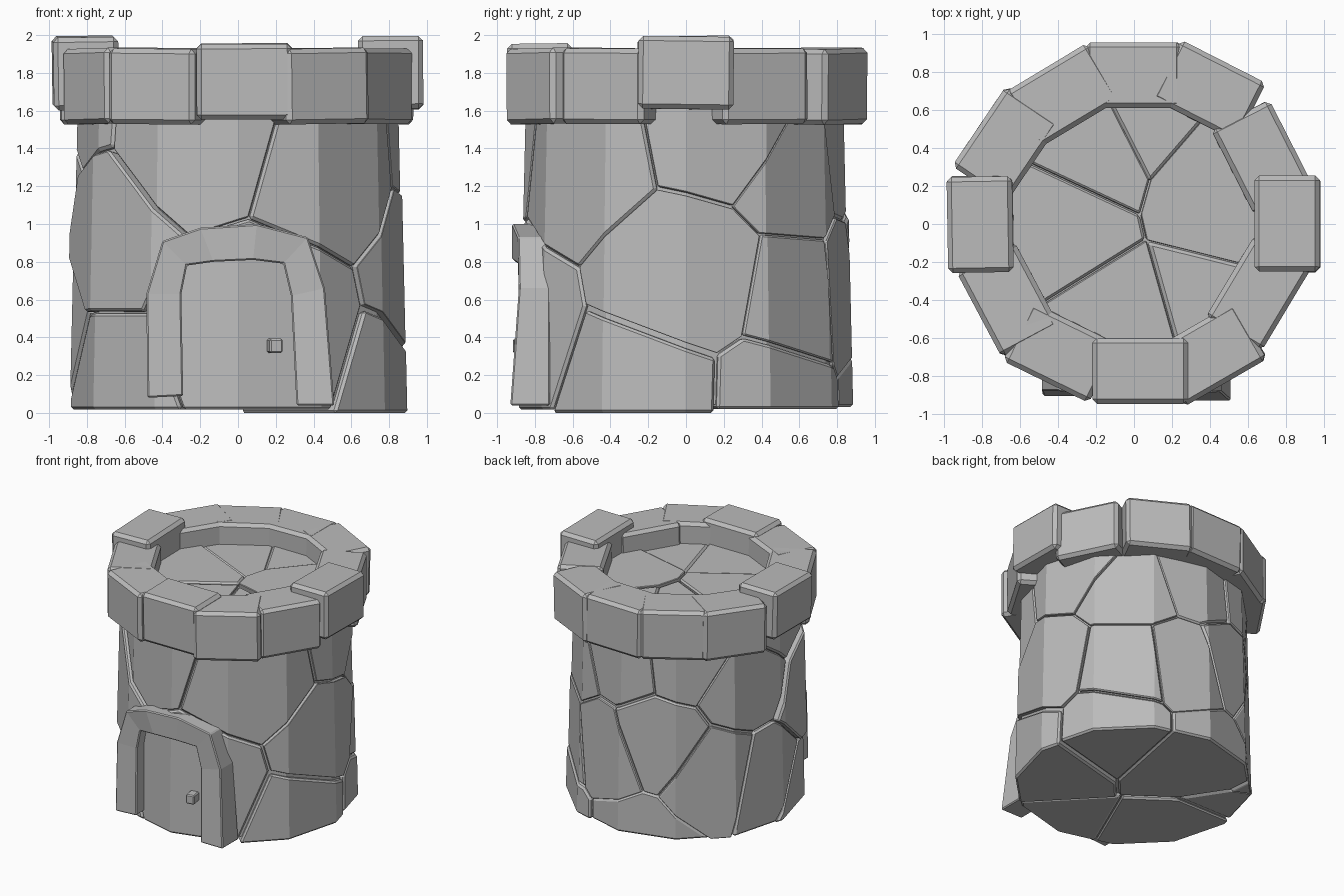
import bpy, bmesh, math, random
from math import cos, sin, radians
from mathutils import Vector, Matrix

if "Cube" in bpy.data.objects:
    bpy.data.objects.remove(bpy.data.objects["Cube"])

random.seed(4)
stone = bpy.data.materials.new("stone grey")
stone.diffuse_color = (0.5, 0.5, 0.5, 1)
stone.use_nodes = True
stone.node_tree.nodes["Principled BSDF"].inputs["Base Color"].default_value = stone.diffuse_color


def finish(name, bm, bevel=0.0):
    bmesh.ops.recalc_face_normals(bm, faces=bm.faces[:])
    me = bpy.data.meshes.new(name)
    bm.to_mesh(me)
    bm.free()
    me.materials.append(stone)
    ob = bpy.data.objects.new(name, me)
    bpy.context.collection.objects.link(ob)
    if bevel:
        m = ob.modifiers.new("chamfer", 'BEVEL')
        m.width, m.segments = bevel, 1
        m.limit_method, m.angle_limit = 'ANGLE', radians(40)
    return ob


def drum(r0, r1, z0, z1):
    # 12-sided tapered drum with corners on multiples of 30 degrees
    bm = bmesh.new()
    rings = [[bm.verts.new((r * cos(radians(30 * i)), r * sin(radians(30 * i)), z))
              for i in range(12)] for r, z in ((r0, z0), (r1, z1))]
    bm.faces.new(rings[0][::-1])
    bm.faces.new(rings[1])
    for i in range(12):
        j = (i + 1) % 12
        bm.faces.new((rings[0][i], rings[0][j], rings[1][j], rings[1][i]))
    return bm


def block(name, size, matrix, bevel):
    bm = bmesh.new()
    bmesh.ops.create_cube(bm, size=1)
    bmesh.ops.transform(bm, verts=bm.verts[:], matrix=matrix @ Matrix.Diagonal((*size, 1)))
    return finish(name, bm, bevel)


# Inner core behind the cracks
finish("tower_core", drum(0.86, 0.815, 0.045, 1.74))

# Large broken stones: cells around seeds (angle, height, radius, outward push)
seeds = [(252, 1.55, 0.7, 0), (280, 0.45, 0.72, 0), (205, 0.95, 0.7, 0.03),
         (207, 0.10, 0.78, 0), (312, 1.35, 0.65, 0), (2, 0.7, 0.72, 0.01),
         (345, 0.12, 0.7, 0.012), (20, 1.5, 0.65, 0), (48, 1.25, 0.7, -0.01),
         (45, 0.6, 0.7, 0), (35, 0.1, 0.65, 0.01), (85, 1.4, 0.7, -0.015),
         (78, 0.65, 0.7, 0), (110, 0.8, 0.72, 0), (125, 1.45, 0.6, 0),
         (140, 0.55, 0.7, 0), (160, 1.2, 0.7, 0), (172, 0.45, 0.7, 0.005),
         (185, 1.6, 0.6, 0), (100, 0.1, 0.5, 0)]
pts = [Vector((r * cos(radians(a)), r * sin(radians(a)), z)) for a, z, r, _ in seeds]
for i, p in enumerate(pts):
    bm = drum(0.885, 0.845, 0.025, 1.77)
    for j, q in enumerate(pts):
        if i == j or not bm.verts:
            continue
        n = (q - p).normalized()
        cut = bmesh.ops.bisect_plane(bm, geom=bm.verts[:] + bm.edges[:] + bm.faces[:],
                                     plane_co=(p + q) / 2 - n * 0.004, plane_no=n,
                                     clear_outer=True)
        if any(isinstance(e, bmesh.types.BMEdge) for e in cut["geom_cut"]):
            bmesh.ops.holes_fill(bm, edges=[e for e in bm.edges if e.is_boundary], sides=0)
    bmesh.ops.remove_doubles(bm, verts=bm.verts[:], dist=0.006)
    out = Vector((p.x, p.y, 0)).normalized() * seeds[i][3]
    out.z = -0.025 if i == 6 else random.uniform(-0.01, 0.01)
    bmesh.ops.translate(bm, verts=bm.verts[:], vec=out)
    finish(f"wall_stone_{i + 1}", bm, 0.014)

# Battlement ring: (position angle, facing angle, outer distance) per block
ring = [(0, 0, 0.98), (27.5, 27, 0.93), (61, 63, 0.975), (90, 90, 0.955),
        (119, 121, 0.945), (148, 146, 0.965), (180, 181, 0.98), (211, 208, 0.945),
        (240, 244, 0.95), (272.5, 270, 0.945), (300, 300, 0.965), (331, 329, 0.92)]
for k, (pos, face, dist) in enumerate(ring):
    raised = k in (0, 6)
    z = 1.80 if raised else (1.755 if k == 9 else 1.73)
    r = dist - 0.172
    m = (Matrix.Translation((r * cos(radians(pos)), r * sin(radians(pos)), z))
         @ Matrix.Rotation(radians(face), 4, 'Z')
         @ Matrix.Rotation(radians(random.uniform(-1.2, 1.2)), 4, 'X')
         @ Matrix.Rotation(radians(random.uniform(-1, 1)), 4, 'Y'))
    block(f"battlement_{k + 1}", (0.345, 0.505, 0.385 if raised else 0.40), m, 0.025)

# Door frame: outer and inner outline, with the depth of the front face
frame = [  # outer x, z, inner x, z, front y
    (-0.48, 0.08, -0.29, 0.09, -0.905), (-0.485, 0.63, -0.30, 0.63, -0.88),
    (-0.40, 0.91, -0.27, 0.78, -0.88), (-0.20, 0.98, -0.13, 0.80, -0.91),
    (0.10, 1.00, 0.08, 0.81, -0.92), (0.37, 0.93, 0.24, 0.79, -0.89),
    (0.46, 0.66, 0.28, 0.62, -0.885), (0.51, 0.04, 0.31, 0.04, -0.93)]
bm = bmesh.new()
sections = [[bm.verts.new(c) for c in ((ox, y, oz), (ix, y, iz), (ix, -0.72, iz), (ox, -0.72, oz))]
            for ox, oz, ix, iz, y in frame]
for a, b in zip(sections, sections[1:]):
    for i in range(4):
        j = (i + 1) % 4
        bm.faces.new((a[i], a[j], b[j], b[i]))
bm.faces.new(sections[0])
bm.faces.new(sections[-1][::-1])
finish("door_frame", bm, 0.008)

# Door knob, set on the stone that forms the door
block("door_knob", (0.07, 0.09, 0.075),
      Matrix.Translation((0.195, -0.868, 0.355)) @ Matrix.Rotation(radians(10), 4, 'Z'), 0.008)
